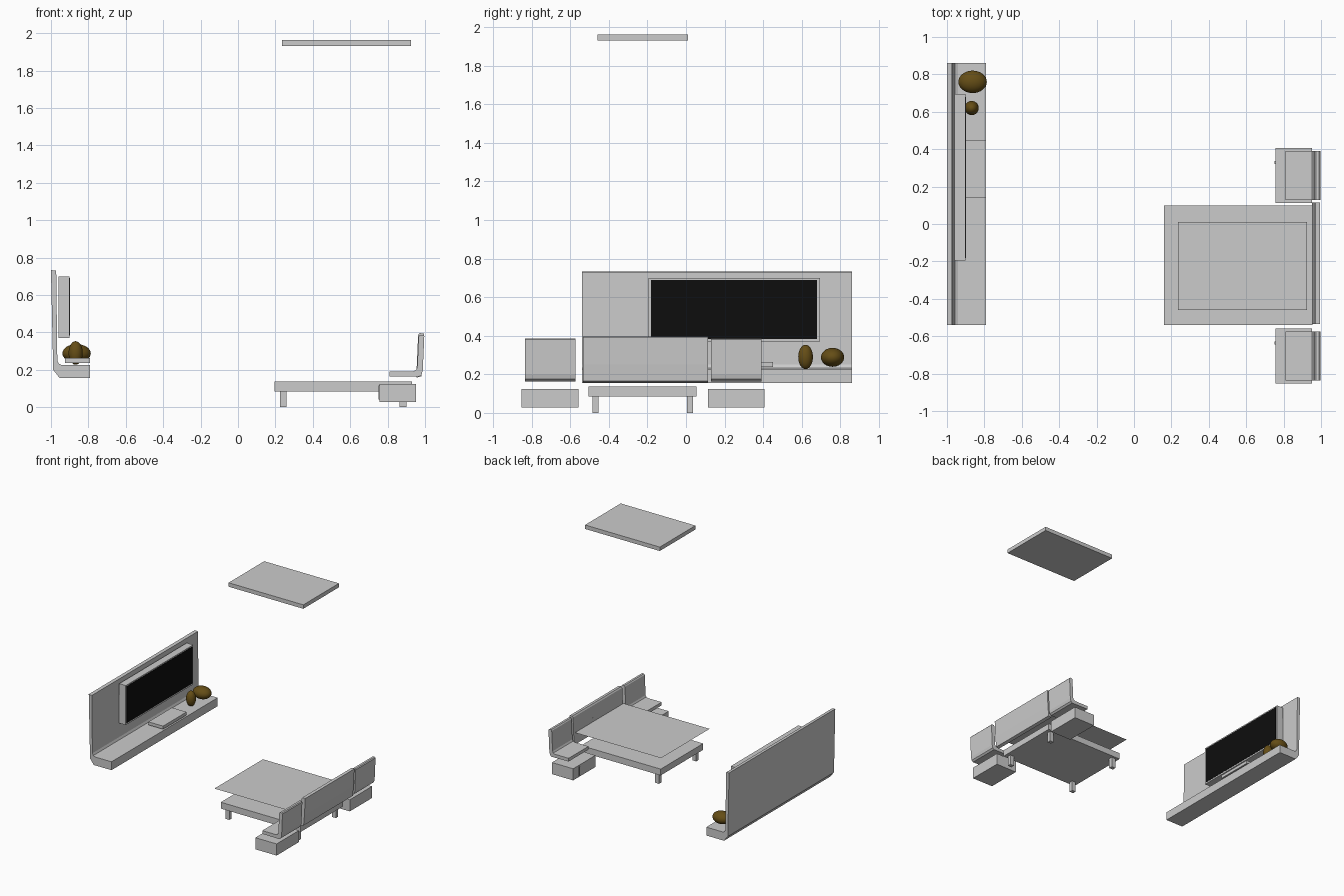
import bpy, bmesh
from mathutils import Vector

if "Cube" in bpy.data.objects:
    bpy.data.objects.remove(bpy.data.objects["Cube"])


def material(name, color):
    m = bpy.data.materials.new(name)
    m.diffuse_color = (*color, 1)
    m.use_nodes = True
    m.node_tree.nodes["Principled BSDF"].inputs["Base Color"].default_value = m.diffuse_color
    return m


def link(name, bm, mat=None):
    bmesh.ops.recalc_face_normals(bm, faces=bm.faces)
    me = bpy.data.meshes.new(name)
    bm.to_mesh(me)
    bm.free()
    ob = bpy.data.objects.new(name, me)
    bpy.context.collection.objects.link(ob)
    if mat:
        me.materials.append(mat)
    return ob


def box(name, x, y, z, mat=None):
    """Box from (min, max) ranges."""
    bm = bmesh.new()
    bmesh.ops.create_cube(bm, size=1)
    for v in bm.verts:
        v.co = Vector([(r[0] + r[1]) / 2 + c * (r[1] - r[0])
                       for c, r in zip(v.co, (x, y, z))])
    return link(name, bm, mat)


def extrude_profile(name, pts, y0, y1):
    """Extrude an x-z outline along y."""
    bm = bmesh.new()
    face = bm.faces.new([bm.verts.new((x, y0, z)) for x, z in pts])
    ext = bmesh.ops.extrude_face_region(bm, geom=[face])
    bmesh.ops.translate(bm, vec=(0, y1 - y0, 0),
                        verts=[g for g in ext["geom"] if isinstance(g, bmesh.types.BMVert)])
    return link(name, bm)


def ellipsoid(name, loc, radii, mat):
    bm = bmesh.new()
    bmesh.ops.create_uvsphere(bm, u_segments=32, v_segments=16, radius=1)
    for v in bm.verts:
        v.co = Vector([l + c * r for l, c, r in zip(loc, v.co, radii)])
    ob = link(name, bm, mat)
    for p in ob.data.polygons:
        p.use_smooth = True
    return ob


black = material("screen_black", (0.004, 0.004, 0.004))
brown = material("vase_brown", (0.13, 0.075, 0.008))

# Media wall: back panel curving into a floating shelf
extrude_profile("media_wall", [
    (-1.0, .733), (-.972, .73), (-.966, .25), (-.958, .232), (-.942, .225),
    (-.79, .225), (-.79, .155), (-.953, .155), (-.988, .2)], -.54, .86)

# Television and media player
box("television_body", (-.96, -.9), (-.195, .695), (.37, .70))
box("television_screen", (-.903, -.898), (-.182, .68), (.383, .69), black)
box("media_player", (-.925, -.79), (.14, .45), (.237, .263))

# Vases
ellipsoid("wide_vase", (-.863, .76, .288), (.076, .06, .049), brown)
ellipsoid("tall_vase", (-.868, .62, .29), (.038, .038, .063), brown)

# Bed base, legs and mattress sheet
box("bed_base", (.195, .93), (-.505, .055), (.085, .138))
for i, x in enumerate((.242, .882)):
    for j, y in enumerate((-.47, .02)):
        box(f"bed_leg_{i}{j}", (x - .018, x + .018), (y - .016, y + .016), (0, .086))
bm = bmesh.new()
bm.faces.new([bm.verts.new(p) for p in
              ((.16, -.54, .256), (.955, -.54, .256), (.955, .10, .256), (.16, .10, .256))])
link("bed_sheet", bm)

# Headboard with rows of narrow stitched slots
extrude_profile("headboard", [
    (.953, .158), (.957, .25), (.963, .385), (.97, .396), (.995, .394),
    (.988, .25), (.98, .165)], -.535, .114)
for row in range(3):
    for col in range(4):
        y = -.47 + col * .155 + (row % 2) * .04
        z = .285 + row * .035
        x = .953 + (z - .158) * .044
        box(f"headboard_slot_{row}{col}", (x, x + .01), (y, y + .07), (z, z + .003))

# Bedside units: curved shelf panel above a floating drawer
for side, y in (("right", -.705), ("left", .26)):
    extrude_profile(f"{side}_bedside_panel", [
        (.81, .165), (.81, .192), (.938, .192), (.951, .198), (.958, .212),
        (.966, .378), (.972, .387), (.99, .387), (.996, .38), (.988, .2),
        (.982, .175), (.968, .163)], y - .131, y + .131)
    box(f"{side}_bedside_drawer", (.757, .953), (y - .147, y + .147), (.028, .125))
    box(f"{side}_drawer_handle", (.751, .758), (y + .062, y + .076), (.04, .115))

# Suspended ceiling panel
box("ceiling_panel", (.235, .925), (-.46, .01), (1.93, 1.963))
